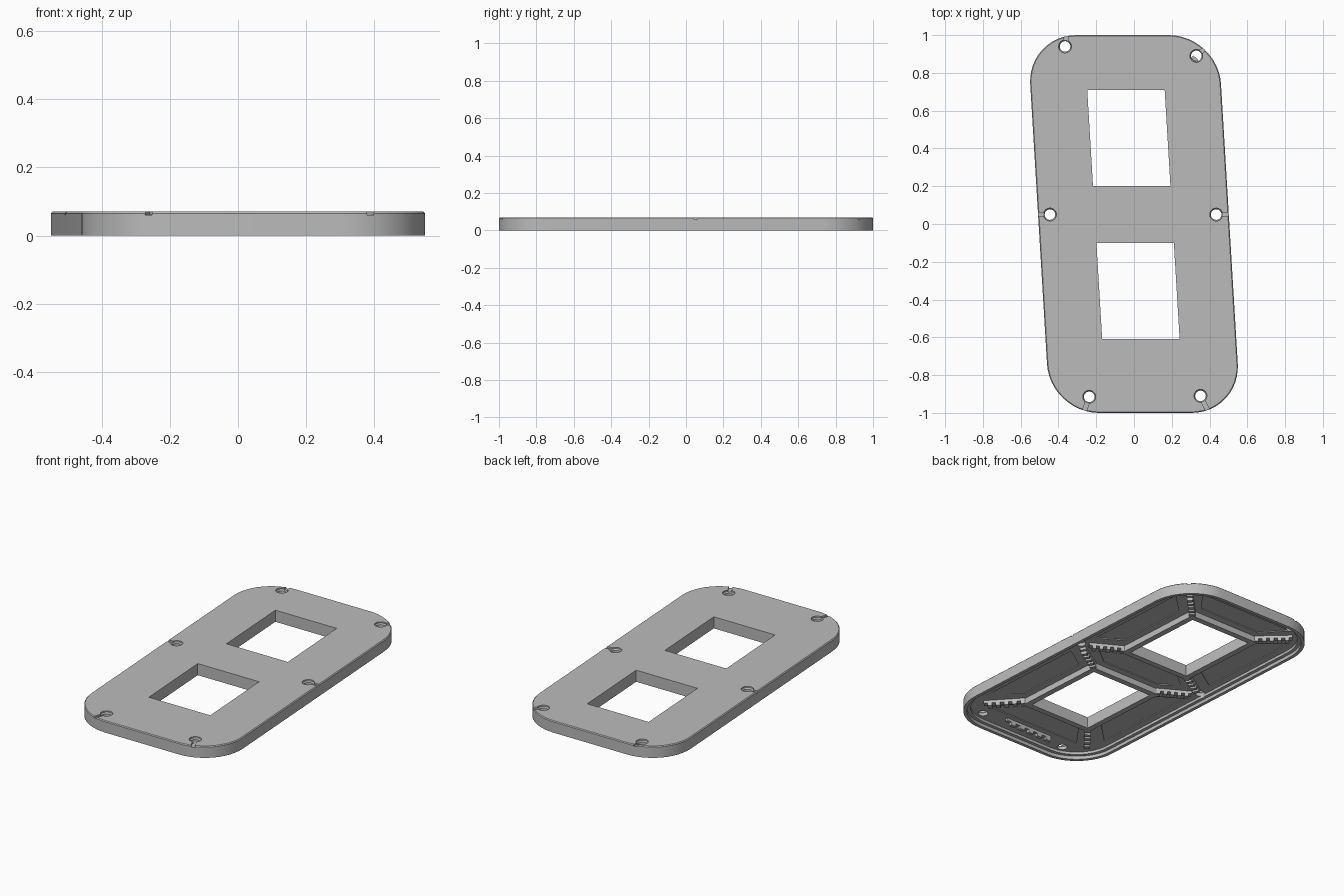
import bpy, bmesh, math
from mathutils import Vector

if "Cube" in bpy.data.objects:
    bpy.data.objects.remove(bpy.data.objects["Cube"])

SHEAR = 0.06      # sideways lean per unit of y
MID = 0.05        # centre line of the crossbar
TOP = 0.07
CEILING = 0.036
WIN_X, WIN_Y0, WIN_Y1 = 0.205, 0.15, 0.66

grey = bpy.data.materials.new("light grey")
grey.use_nodes = True
colour = (0.5, 0.5, 0.5, 1)
grey.diffuse_color = colour
grey.node_tree.nodes["Principled BSDF"].inputs["Base Color"].default_value = colour


def lean(points):
    return [(x - SHEAR * y, y) for x, y in points]


def rounded(inset):
    """Outline of the plate, moved inwards."""
    hx, hy, r = 0.505 - inset, 1 - inset, 0.26 - inset
    points = []
    for q, (sx, sy) in enumerate([(1, 1), (-1, 1), (-1, -1), (1, -1)]):
        for i in range(13):
            a = math.pi / 2 * (q + i / 12)
            points.append((sx * (hx - r) + r * math.cos(a), sy * (hy - r) + r * math.sin(a)))
    return lean(points)


def circle(x, y, r, n=24):
    return [(x + r * math.cos(math.tau * i / n), y + r * math.sin(math.tau * i / n)) for i in range(n)]


def rect(x0, x1, y0, y1):
    return lean([(x0, y0), (x1, y0), (x1, y1), (x0, y1)])


def strip(a, b, width):
    a, b = Vector(a), Vector(b)
    d = (b - a).normalized() * width / 2
    n = Vector((-d.y, d.x))
    return [tuple(p) for p in (a + n, a - n, b - n, b + n)]


def add_loft(bm, layers):
    """Closed solid through stacked (outline, height) layers."""
    rings = [[bm.verts.new((x, y, z)) for x, y in pts] for pts, z in layers]
    faces = [bm.faces.new(rings[0]), bm.faces.new(rings[-1])]
    for low, high in zip(rings, rings[1:]):
        for i in range(len(low)):
            j = (i + 1) % len(low)
            faces.append(bm.faces.new((low[i], low[j], high[j], high[i])))
    bmesh.ops.recalc_face_normals(bm, faces=faces)


def make(name, solids):
    bm = bmesh.new()
    for layers in solids:
        add_loft(bm, layers)
    mesh = bpy.data.meshes.new(name)
    bm.to_mesh(mesh)
    bm.free()
    mesh.materials.append(grey)
    ob = bpy.data.objects.new(name, mesh)
    bpy.context.collection.objects.link(ob)
    return ob


def prism(points, z0, z1):
    return [(points, z0), (points, z1)]


def cut(body, solids):
    cutter = make("cutter", solids)
    cutter.hide_render = True
    mod = body.modifiers.new("cut", 'BOOLEAN')
    mod.operation, mod.solver, mod.object = 'DIFFERENCE', 'EXACT', cutter
    bpy.context.view_layer.update()
    graph = bpy.context.evaluated_depsgraph_get()
    mesh = bpy.data.meshes.new_from_object(body.evaluated_get(graph))
    body.modifiers.clear()
    body.data = mesh
    bpy.data.objects.remove(cutter)


# Plate with a softened top edge
plate = make("digit_plate", [[(rounded(0), 0), (rounded(0), TOP - 0.005), (rounded(0.005), TOP)]])

# Hollow underside, with a ledge inside the rim
cut(plate, [prism(rounded(0.02), -0.02, 0.02)])
cut(plate, [prism(rounded(0.04), -0.02, CEILING)])

# Two windows
windows = [sorted((MID + s * WIN_Y0, MID + s * WIN_Y1)) for s in (1, -1)]
cut(plate, [prism(rect(-WIN_X, WIN_X, a, b), -0.05, 0.1) for a, b in windows])

# Shallow recessed panel in each of the seven segments
panels = [[(-0.3, MID), (-0.2, MID - 0.075), (0.2, MID - 0.075),
           (0.3, MID), (0.2, MID + 0.075), (-0.2, MID + 0.075)]]
for s, edge in ((1, 0.87), (-1, 0.88)):
    panels.append([(-0.32, MID + s * edge), (0.32, MID + s * edge),
                   (0.21, MID + s * 0.74), (-0.21, MID + s * 0.74)])
    for side in (1, -1):
        panels.append([(side * x, MID + s * y) for x, y in
                       ((0.28, 0.19), (0.42, 0.1), (0.42, 0.76), (0.28, 0.63))])
cut(plate, [prism(lean(p), 0.02, CEILING + 0.005) for p in panels])

# Screw holes, each with a shallow slot running to the edge
holes = [((-0.365, 0.94), (0.12, 1)), ((0.33, 0.89), (0.8, 0.7)),
         ((-0.445, 0.05), (-1, 0)), ((0.435, 0.05), (1, 0)),
         ((-0.237, -0.915), (-0.35, -1)), ((0.352, -0.91), (0.5, -1))]
cut(plate, [[(circle(x, y, 0.028), -0.05), (circle(x, y, 0.028), 0.055),
             (circle(x, y, 0.034), 0.062), (circle(x, y, 0.034), 0.1)] for (x, y), _ in holes])
slots = []
for centre, direction in holes:
    end = Vector(centre) + Vector(direction).normalized() * 0.15
    slots.append(prism(strip(centre, end, 0.022), 0.06, 0.1))
cut(plate, slots)

# Raised walls around the windows on the underside
WALL = 0.035
solids = []
for a, b in windows:
    for s in (1, -1):
        x0, x1 = sorted((s * WIN_X, s * (WIN_X + WALL)))
        solids.append(prism(rect(x0, x1, a - WALL, b + WALL), 0, CEILING + 0.002))
    for y0, y1 in ((a - WALL, a), (b, b + WALL)):
        solids.append(prism(rect(-WIN_X, WIN_X, y0, y1), 0, CEILING + 0.002))
window_walls = make("window_walls", solids)


def comb(a, b, width, teeth):
    """Low rib carrying a row of taller teeth."""
    a, b = Vector(a), Vector(b)
    parts = [prism(strip(a, b, width), 0.02, CEILING + 0.006)]
    for i in range(teeth):
        p, q = a.lerp(b, i / teeth), a.lerp(b, (i + 0.55) / teeth)
        parts.append(prism(strip(p, q, width), 0.002, 0.021))
    return parts


# Diagonal notched ribs between neighbouring segments
solids = []
for s, corner in ((1, 0.83), (-1, 0.86)):
    for side in (1, -1):
        x = side * 0.23
        runs = [((x, MID + s * 0.685), (side * 0.38, MID + s * corner)),
                ((x, MID + s * 0.125), (side * 0.4, MID + s * 0.025))]
        for a, b in runs:
            a, b = lean([a, b])
            solids += comb(a, b, 0.035, 5)
dividers = make("segment_dividers", solids)

# Cross rib near the foot
a, b = lean([(-0.16, -0.87), (0.16, -0.87)])
foot_rib = make("foot_rib", comb(a, b, 0.02, 5))

# Smooth rounded sides, keeping edges crisp
bpy.ops.object.select_all(action='DESELECT')
for ob in (plate, window_walls, dividers, foot_rib):
    ob.select_set(True)
bpy.context.view_layer.objects.active = plate
bpy.ops.object.shade_smooth_by_angle(angle=math.radians(30))
